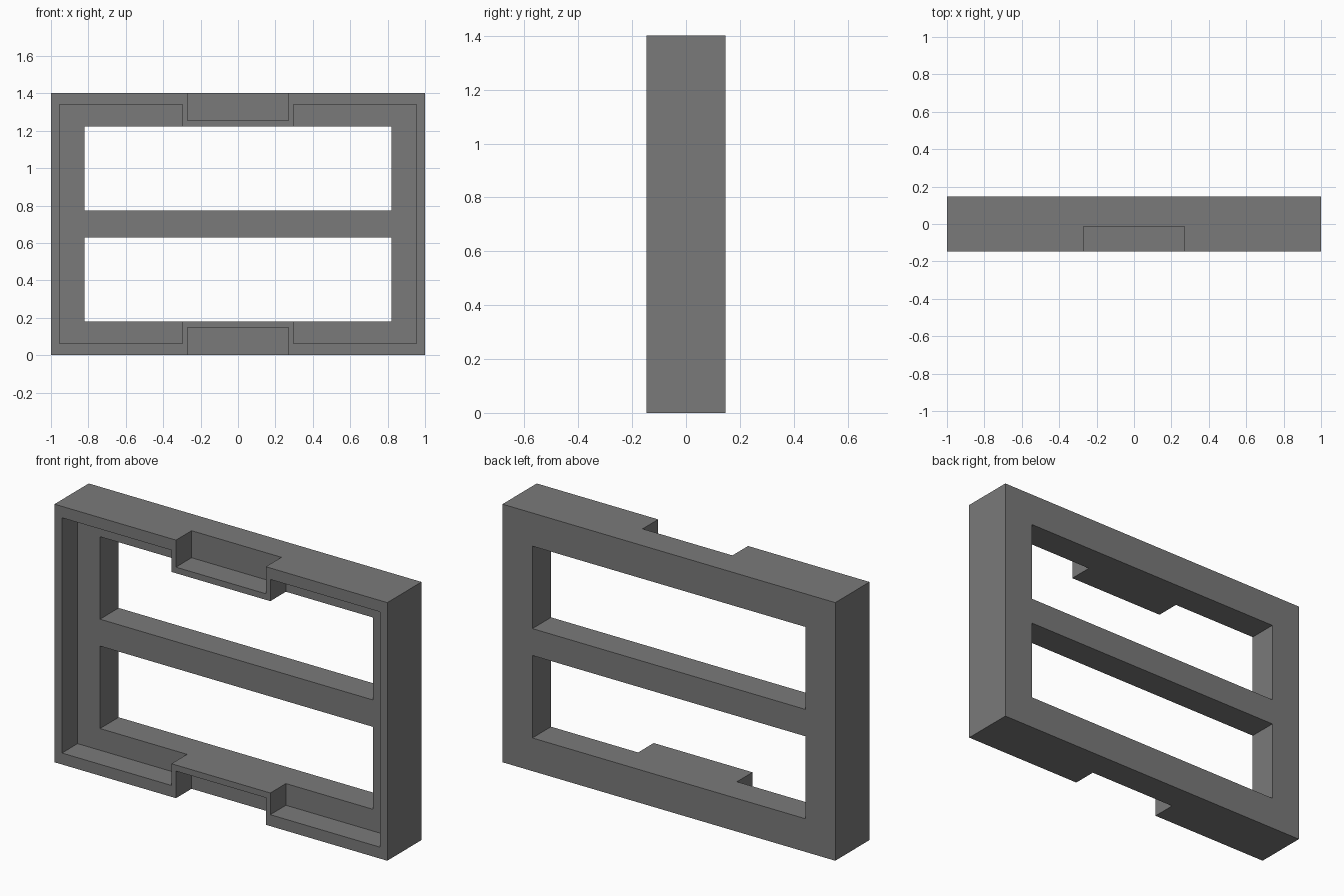
import bpy, bmesh, math

if "Cube" in bpy.data.objects:
    bpy.data.objects.remove(bpy.data.objects["Cube"])

H, HALF_Y, MID_Y = 1.402, 0.147, -0.013   # height, half depth, front of back plate


def extruded(name, quads, y0, y1):
    """Weld flat (x, z) quads into one sheet and extrude it from y0 to y1."""
    bm = bmesh.new()
    for q in quads:
        bm.faces.new([bm.verts.new((x, y0, z)) for x, z in q])
    bmesh.ops.remove_doubles(bm, verts=bm.verts, dist=1e-5)
    res = bmesh.ops.extrude_face_region(bm, geom=bm.faces[:], use_keep_orig=True)
    for v in res["geom"]:
        if isinstance(v, bmesh.types.BMVert):
            v.co.y = y1
    bmesh.ops.recalc_face_normals(bm, faces=bm.faces)
    me = bpy.data.meshes.new(name)
    bm.to_mesh(me)
    bm.free()
    ob = bpy.data.objects.new(name, me)
    bpy.context.collection.objects.link(ob)
    return ob


def notched_outline(side, end, notch_x, notch_z):
    """Rectangle outline with a step in the middle of the bottom and top."""
    low = [(-side, end), (-notch_x, end), (-notch_x, notch_z),
           (notch_x, notch_z), (notch_x, end), (side, end)]
    return low + [(x, H - z) for x, z in reversed(low)]


# Back plate with two windows and a middle bar
xs = [-1, -0.82, 0.82, 1]
zs = [0, 0.18, 0.628, H - 0.628, H - 0.18, H]
plate = [[(xs[i], zs[j]), (xs[i + 1], zs[j]), (xs[i + 1], zs[j + 1]), (xs[i], zs[j + 1])]
         for i in range(3) for j in range(5) if not (i == 1 and j in (1, 3))]
frame = extruded("window_frame", plate, MID_Y, HALF_Y)

# Thin front rim that steps inward around the top and bottom notches
outer = notched_outline(1, 0, 0.27, 0.147)
inner = notched_outline(0.955, 0.062, 0.297, 0.18)
n = len(outer)
ring = [[outer[i], outer[(i + 1) % n], inner[(i + 1) % n], inner[i]] for i in range(n)]
rim = extruded("front_rim", ring, -HALF_Y, MID_Y)

# Fuse the rim to the plate
mod = frame.modifiers.new("join_rim", 'BOOLEAN')
mod.operation, mod.solver, mod.object = 'UNION', 'EXACT', rim
bpy.context.view_layer.objects.active = frame
bpy.ops.object.modifier_apply(modifier=mod.name)
bpy.data.objects.remove(rim)

# Merge coplanar faces
bm = bmesh.new()
bm.from_mesh(frame.data)
bmesh.ops.remove_doubles(bm, verts=bm.verts, dist=1e-5)
bmesh.ops.dissolve_limit(bm, angle_limit=math.radians(1), verts=bm.verts, edges=bm.edges)
bm.to_mesh(frame.data)
bm.free()

# Dark grey finish
mat = bpy.data.materials.new("dark_grey")
mat.diffuse_color = (0.195, 0.195, 0.195, 1)
mat.use_nodes = True
mat.node_tree.nodes["Principled BSDF"].inputs["Base Color"].default_value = mat.diffuse_color
frame.data.materials.clear()
frame.data.materials.append(mat)
